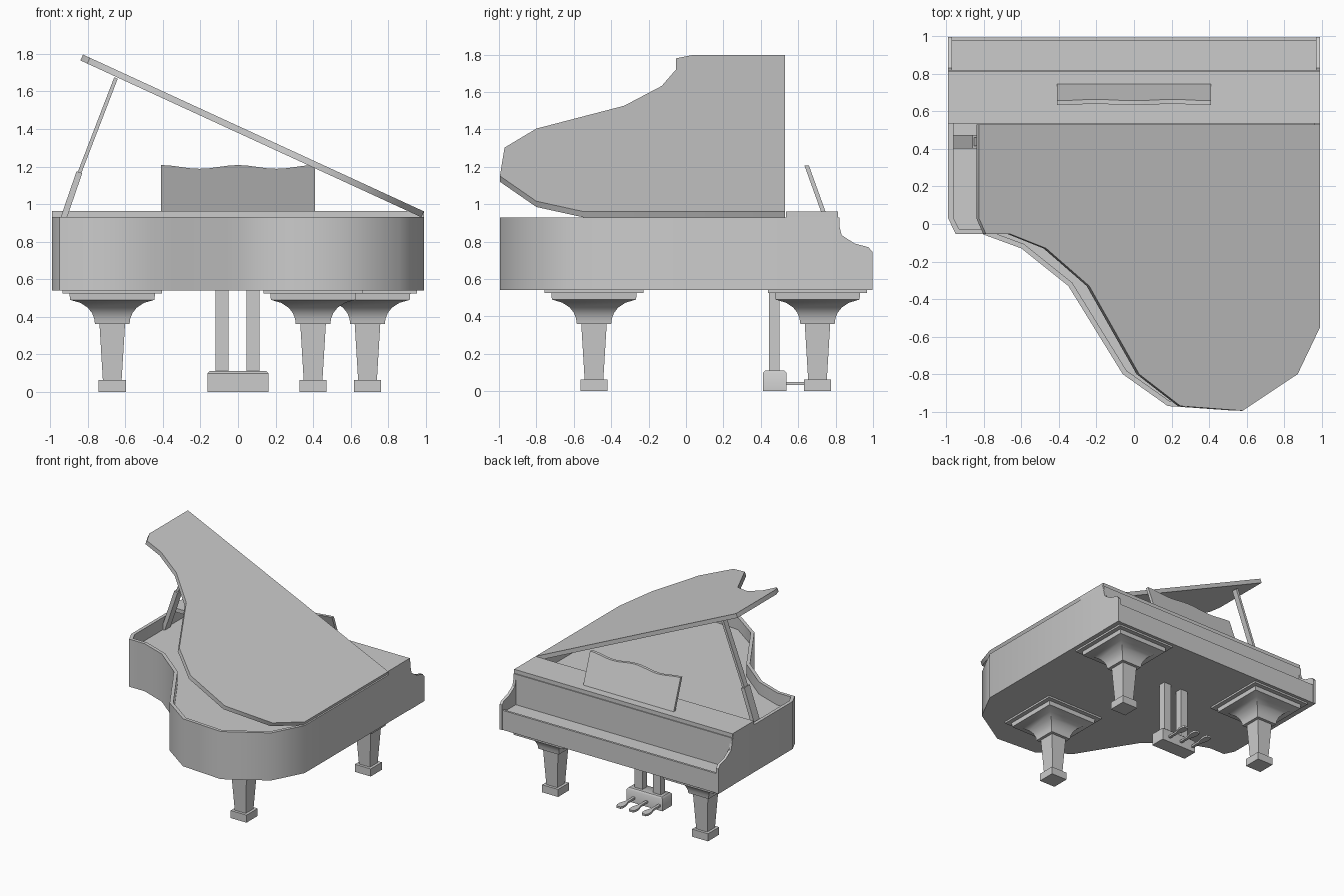
import bpy, bmesh, math

if "Cube" in bpy.data.objects:
    bpy.data.objects.remove(bpy.data.objects["Cube"])

XYZ = lambda u, v, w: (u, v, w)      # plan outline, extruded up
YZ = lambda u, v, w: (w, u, v)       # side profile, extruded along x
XZ = lambda u, v, w: (u, w, v)       # front profile, extruded along y


def finish(name, bm, angle=40):
    bmesh.ops.recalc_face_normals(bm, faces=bm.faces)
    me = bpy.data.meshes.new(name)
    bm.to_mesh(me)
    bm.free()
    me.shade_smooth()
    me.set_sharp_from_angle(angle=math.radians(angle))
    ob = bpy.data.objects.new(name, me)
    bpy.context.collection.objects.link(ob)
    return ob


def loft(bm, rings):
    """Skin a list of closed rings and cap both ends; returns the last cap."""
    vs = [[bm.verts.new(p) for p in r] for r in rings]
    n = len(vs[0])
    for a, b in zip(vs, vs[1:]):
        for i in range(n):
            bm.faces.new((a[i], a[(i + 1) % n], b[(i + 1) % n], b[i]))
    bm.faces.new(vs[0])
    return bm.faces.new(vs[-1])


def prism(name, pts, a, b, f=XYZ):
    bm = bmesh.new()
    loft(bm, [[f(u, v, w) for u, v in pts] for w in (a, b)])
    return finish(name, bm)


def box(name, x0, x1, y0, y1, z0, z1):
    return prism(name, [(x0, y0), (x1, y0), (x1, y1), (x0, y1)], z0, z1)


def stack(name, cx, cy, sections):
    """Tower of rectangles given as (half x, half y, z)."""
    bm = bmesh.new()
    loft(bm, [[(cx + sx * hx, cy + sy * hy, z) for sx, sy in
               ((-1, -1), (1, -1), (1, 1), (-1, 1))] for hx, hy, z in sections])
    return finish(name, bm, 45)


# curved plan shared by case and lid
curve = [(-.99, .03), (-.95, -.053), (-.81, -.053), (-.60, -.13), (-.35, -.33),
         (-.06, -.80), (.18, -.97), (.54, -.995), (.86, -.80), (.99, -.55)]

# case: solid prism with the top inset and sunk to leave a rim
bm = bmesh.new()
plan = [(-.99, .82)] + curve + [(.99, .82)]
top = loft(bm, [[(x, y, z) for x, y in plan] for z in (.54, .93)])
bmesh.ops.recalc_face_normals(bm, faces=bm.faces)
bmesh.ops.inset_region(bm, faces=[top], thickness=.027, use_even_offset=True)
sunk = bmesh.ops.extrude_face_region(bm, geom=[top])["geom"]
bmesh.ops.translate(bm, vec=(0, 0, -.10),
                    verts=[g for g in sunk if isinstance(g, bmesh.types.BMVert)])
if top.is_valid:
    bmesh.ops.delete(bm, geom=[top], context='FACES_ONLY')
finish("case", bm)

# keyboard end: bed, slip, arms and flat front lid
box("key_bed", -.975, .975, .81, .98, .54, .68)
box("key_slip", -.975, .975, .975, .993, .54, .70)
arm = [(.80, .54), (.80, .958), (.808, .93), (.832, .835), (.90, .79),
       (.975, .77), (.997, .745), (.997, .54)]
for side, x in (("left", -.992), ("right", .97)):
    prism(side + "_arm", arm, x, x + .022, YZ)
box("front_lid", -.99, .99, .535, .812, .93, .962)

# raised main lid, hinged on the right
lid = [((x - .99) * 1.01, y) for x, y in [(-.99, .53)] + curve + [(.99, .53)]]
ob = prism("main_lid", lid, 0, .034)
ob.location = (.977, 0, .93)
ob.rotation_euler = (0, math.radians(24.7), 0)


# lid prop in two lengths
def stick(name, p, q, t, y0, y1):
    d = math.hypot(q[0] - p[0], q[1] - p[1])
    nx, nz = (q[1] - p[1]) / d * t, -(q[0] - p[0]) / d * t
    prism(name, [(p[0] - nx, p[1] - nz), (p[0] + nx, p[1] + nz),
                 (q[0] + nx, q[1] + nz), (q[0] - nx, q[1] - nz)], y0, y1, XZ)


stick("prop_lower", (-.962, .83), (-.845, 1.17), .016, .402, .474)
stick("prop_upper", (-.855, 1.14), (-.65, 1.672), .010, .415, .462)

# music desk with a wavy top edge, leaning back
n = 16
wave = [(.41 - .82 * i / n, .238 + .01 * math.cos(4 * math.pi * i / n)) for i in range(n + 1)]
prism("music_desk", [(-.41, 0), (.41, 0)] + wave, 0, .024,
      lambda u, v, w: (u, .722 - .36 * v + w, .96 + v))

# legs: foot, tapered shaft, flared capital and plate
leg = [(.072, 0), (.072, .062), (.05, .062), (.068, .36), (.092, .36), (.096, .39),
       (.108, .42), (.13, .448), (.17, .474), (.225, .49), (.228, .525),
       (.264, .525), (.264, .541)]
for name, x, y in (("front_leg", .40, -.492), ("back_left_leg", -.67, .703),
                   ("back_right_leg", .69, .703)):
    stack(name, x, y, [(h, h, z) for h, z in leg])

# pedal lyre: two posts and a bevelled box
for side, x in (("left", -.086), ("right", .08)):
    box("lyre_post_" + side, x - .035, x + .035, .443, .50, .10, .545)
stack("pedal_box", 0, .475, [(.162, .063, 0), (.162, .063, .098), (.15, .051, .11)])

# three pedals with widened toes
pedal = [(-.01, .52), (.01, .52), (.012, .63), (.028, .68), (.028, .72),
         (.018, .74), (-.018, .74), (-.028, .72), (-.028, .68), (-.012, .63)]
for i in (-1, 0, 1):
    prism("pedal_%d" % (i + 2), [(u + i * .115 - .02, v) for u, v in pedal], .034, .05)
